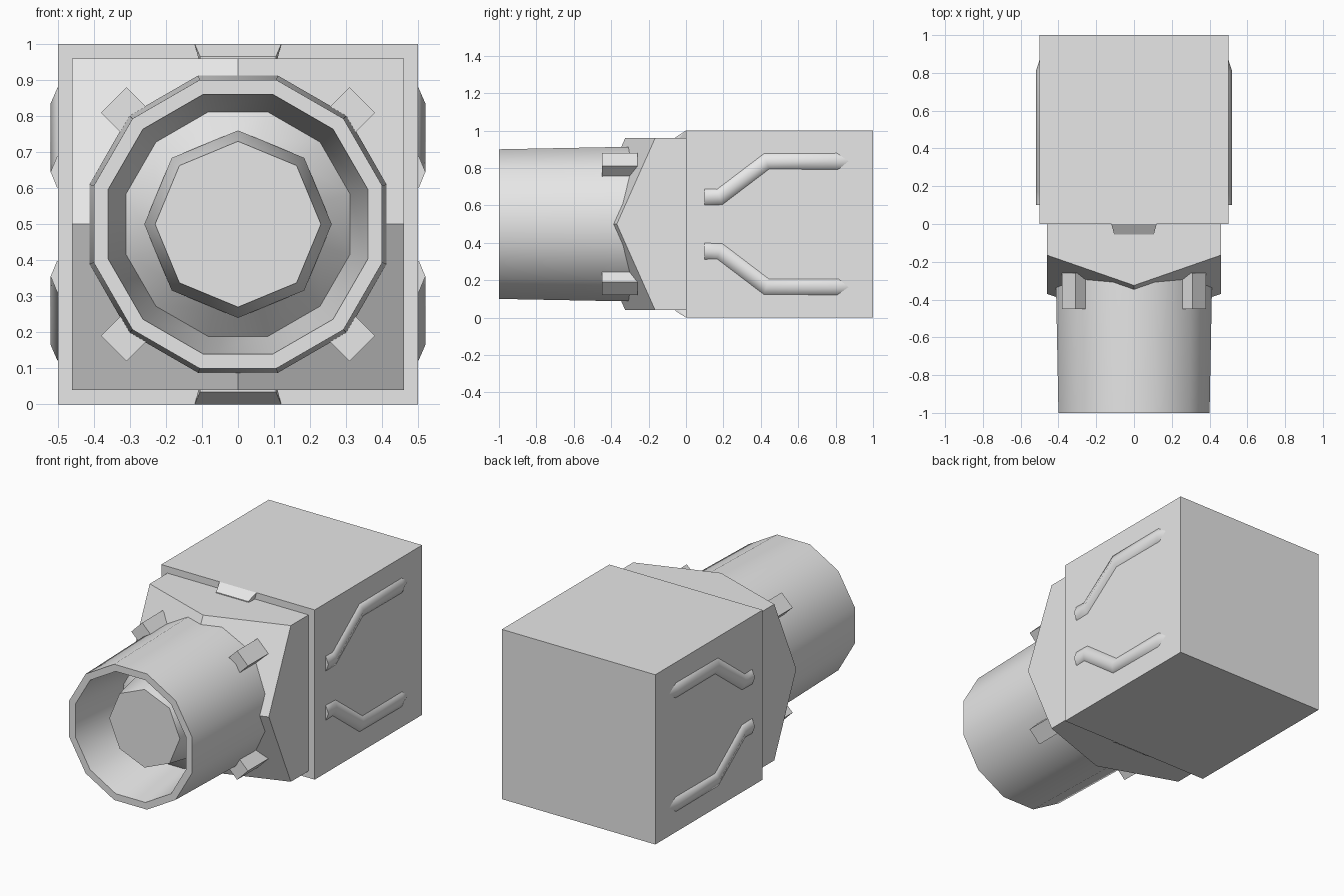
import bpy, bmesh
from math import radians, sin, cos, pi
from mathutils import Matrix, Vector

cube = bpy.data.objects.get("Cube")
if cube:
    bpy.data.objects.remove(cube, do_unlink=True)

grey = bpy.data.materials.new("light_grey")
grey.use_nodes = True
grey.diffuse_color = (0.8, 0.8, 0.8, 1)
grey.node_tree.nodes["Principled BSDF"].inputs["Base Color"].default_value = (0.8, 0.8, 0.8, 1)
MID = 0.5  # height of the barrel axis


def finish(name, bm, smooth=None):
    """Turn a bmesh into a named object, optionally smooth below an angle."""
    bmesh.ops.recalc_face_normals(bm, faces=bm.faces)
    mesh = bpy.data.meshes.new(name)
    bm.to_mesh(mesh)
    bm.free()
    mesh.materials.append(grey)
    if smooth:
        for p in mesh.polygons:
            p.use_smooth = True
        mesh.set_sharp_from_angle(angle=radians(smooth))
    obj = bpy.data.objects.new(name, mesh)
    bpy.context.collection.objects.link(obj)
    return obj


def box(name, size, matrix):
    bm = bmesh.new()
    bmesh.ops.create_cube(bm, size=1, matrix=matrix @ Matrix.Diagonal((*size, 1)))
    return finish(name, bm)


def lathe(name, profile, sides, phase, smooth):
    """Polygonal turning around the barrel axis from (y, radius) points."""
    bm = bmesh.new()
    rings = []
    for y, r in profile:
        angles = [phase + 2 * pi * i / sides for i in range(sides)]
        rings.append([bm.verts.new((r * cos(a), y, MID + r * sin(a))) for a in angles])
    for a, b in zip(rings, rings[1:]):
        for i in range(sides):
            j = (i + 1) % sides
            bm.faces.new((a[i], a[j], b[j], b[i]))
    bm.faces.new(rings[0])
    bm.faces.new(rings[-1])
    return finish(name, bm, smooth)


# Main housing
box("housing", (1, 1, 1), Matrix.Translation((0, 0.5, MID)))

# Collar: square sleeve whose front rises to the middle of each side
bm = bmesh.new()
h = 0.46
outline = [(-1, -1), (0, -1), (1, -1), (1, 0), (1, 1), (0, 1), (-1, 1), (-1, 0)]
depth = {(1, 1): -0.165, (1, 0): -0.37, (0, 1): -0.325}
back = [bm.verts.new((x * h, 0.01, MID + z * h)) for x, z in outline]
front = [bm.verts.new((x * h, depth[abs(x), abs(z)], MID + z * h)) for x, z in outline]
peak = bm.verts.new((0, -0.53, MID))
for i in range(8):
    j = (i + 1) % 8
    bm.faces.new((back[i], back[j], front[j], front[i]))
for i in (0, 2, 4, 6):
    bm.faces.new((front[i - 1], front[i], front[i + 1], peak))
bm.faces.new(back)
finish("collar", bm)

# Hollow twelve-sided barrel with a raised cone on its floor
lathe("barrel", [(-0.1, 0.427), (-0.35, 0.427), (-1, 0.414), (-1, 0.373),
                 (-0.62, 0.322), (-0.7, 0.24)], 12, radians(15), 40)

# Eight-sided plug inside the barrel
lathe("barrel_plug", [(-0.6, 0.26), (-0.7, 0.26), (-0.87, 0.23)], 8, 0, 50)

# Four lugs around the barrel
for n in range(4):
    turn = Matrix.Rotation(radians(45 + 90 * n), 4, 'Y')
    place = Matrix.Translation((0, 0, MID)) @ turn @ Matrix.Translation((0, -0.355, 0.42))
    box(f"barrel_lug_{n + 1}", (0.1, 0.19, 0.135), place)

# Sloped catches at the top and bottom of the collar
for name, s in (("top_catch", 1), ("bottom_catch", -1)):
    bm = bmesh.new()
    for x in (-1, 1):
        for w, y, z in ((0.12, 0, 0.5), (0.105, -0.055, 0.465),
                        (0.105, -0.055, 0.44), (0.105, 0, 0.44)):
            bm.verts.new((x * w, y, MID + s * z))
    bmesh.ops.convex_hull(bm, input=bm.verts)
    finish(name, bm)

# Half-sunk bent pipes on both sides of the housing: (y, height, inset)
path = [(0.1, 0.145, 0), (0.18, 0.145, 0), (0.43, 0.335, 0), (0.8, 0.335, 0), (0.86, 0.335, 0.02)]
for side, sx in (("left", 1), ("right", -1)):
    for level, sz in (("upper", 1), ("lower", -1)):
        name = f"{side}_{level}_pipe"
        curve = bpy.data.curves.new(name, 'CURVE')
        curve.dimensions = '3D'
        curve.bevel_depth = 0.06
        curve.bevel_resolution = 2
        curve.use_fill_caps = True
        spline = curve.splines.new('POLY')
        spline.points.add(len(path) - 1)
        for p, (y, z, inset) in zip(spline.points, path):
            p.co = (sx * (0.46 - inset), y, MID + sz * z, 1)
        pipe = bpy.data.objects.new(name + "_path", curve)
        bpy.context.collection.objects.link(pipe)
        bpy.context.view_layer.update()
        mesh = pipe.evaluated_get(bpy.context.evaluated_depsgraph_get()).to_mesh()
        bm = bmesh.new()
        bm.from_mesh(mesh)
        bmesh.ops.remove_doubles(bm, verts=bm.verts, dist=0.0001)
        bpy.data.objects.remove(pipe, do_unlink=True)
        finish(name, bm, 50)
